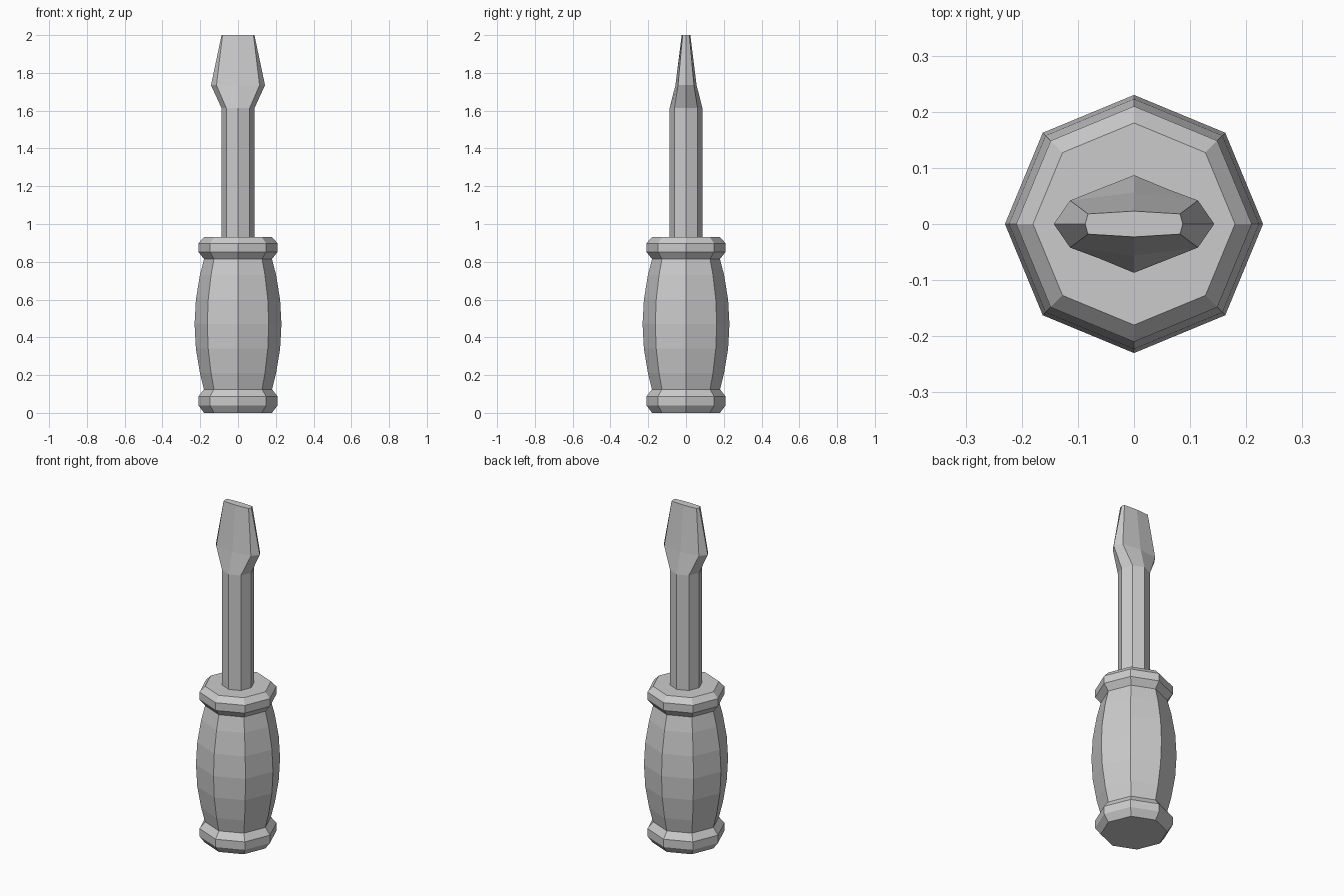
import bpy, bmesh
from math import cos, sin, pi

if "Cube" in bpy.data.objects:
    bpy.data.objects.remove(bpy.data.objects["Cube"])

SIDES = 8


def ring(r, z):
    return [(r * cos(2 * pi * i / SIDES), r * sin(2 * pi * i / SIDES), z)
            for i in range(SIDES)]


def blade_ring(edge_x, corner, mid_y, z):
    cx, cy = corner
    return [(edge_x, 0, z), (cx, cy, z), (0, mid_y, z), (-cx, cy, z),
            (-edge_x, 0, z), (-cx, -cy, z), (0, -mid_y, z), (cx, -cy, z)]


def loft(name, rings, cap_bottom=True):
    bm = bmesh.new()
    loops = [[bm.verts.new(p) for p in r] for r in rings]
    for a, b in zip(loops, loops[1:]):
        for i in range(SIDES):
            j = (i + 1) % SIDES
            bm.faces.new((a[i], a[j], b[j], b[i]))
    if cap_bottom:
        bm.faces.new(loops[0][::-1])
    bm.faces.new(loops[-1])
    mesh = bpy.data.meshes.new(name)
    bm.to_mesh(mesh)
    bm.free()
    obj = bpy.data.objects.new(name, mesh)
    bpy.context.collection.objects.link(obj)
    return obj


# Handle: pommel, bulging grip and collar in one octagonal profile
pommel = [(0.18, 0), (0.21, 0.04), (0.21, 0.087), (0.18, 0.125)]
grip = [(0.23 - 0.05 * ((z - 0.47) / 0.345) ** 2, z)
        for z in (0.21, 0.34, 0.47, 0.60, 0.73)]
collar = [(0.18, 0.815), (0.21, 0.852), (0.21, 0.898), (0.18, 0.93)]
loft("handle", [ring(r, z) for r, z in pommel + grip + collar])

# Shaft: octagonal rod flaring into the flat blade, seated on the collar
loft("shaft_and_blade", [
    ring(0.087, 0.93),
    ring(0.087, 1.613),
    blade_ring(0.143, (0.114, 0.042), 0.056, 1.735),
    blade_ring(0.087, (0.082, 0.018), 0.023, 2.0),
], cap_bottom=False)
